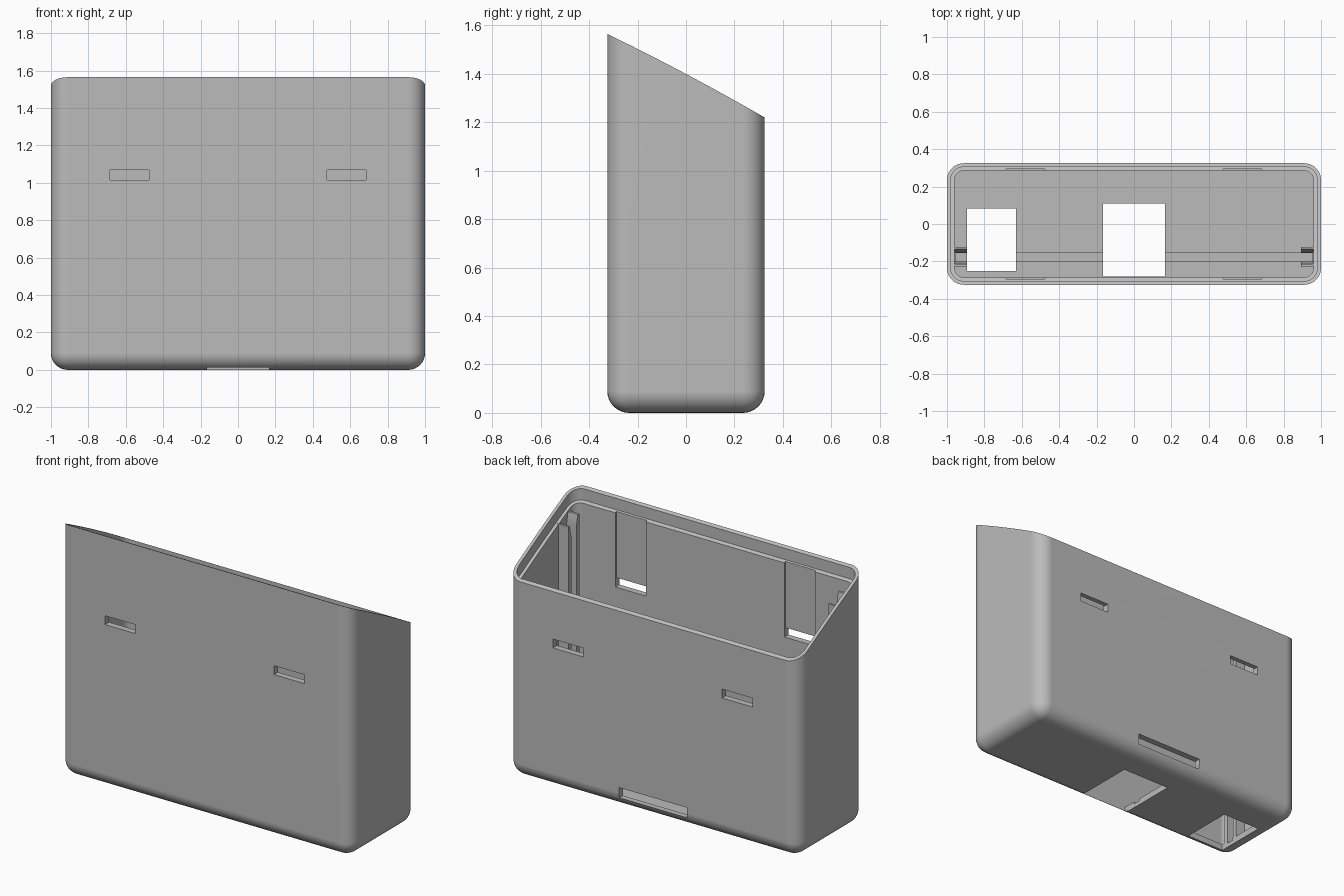
import bpy, bmesh, math

if "Cube" in bpy.data.objects:
    bpy.data.objects.remove(bpy.data.objects["Cube"], do_unlink=True)

grey = bpy.data.materials.new("plain grey")
grey.use_nodes = True
colour = (0.5, 0.5, 0.5, 1)
grey.diffuse_color = colour
grey.node_tree.nodes["Principled BSDF"].inputs["Base Color"].default_value = colour


def finish(bm, name):
    bmesh.ops.recalc_face_normals(bm, faces=bm.faces[:])
    mesh = bpy.data.meshes.new(name)
    bm.to_mesh(mesh)
    bm.free()
    mesh.materials.append(grey)
    obj = bpy.data.objects.new(name, mesh)
    bpy.context.collection.objects.link(obj)
    return obj


def box(name, x, y, z, radius=0, round_bottom=False):
    """Box from (low, high) ranges, with optional rounded upright and bottom edges."""
    bm = bmesh.new()
    bmesh.ops.create_cube(bm, size=1)
    for v in bm.verts:
        v.co = [r[0] if c < 0 else r[1] for c, r in zip(v.co, (x, y, z))]
    if radius:
        low = sum(z) / 2
        edges = []
        for e in bm.edges:
            a, b = (v.co.z for v in e.verts)
            if abs(a - b) > 0.01 or (round_bottom and a < low and b < low):
                edges.append(e)
        bmesh.ops.bevel(bm, geom=edges, offset=radius, segments=8,
                        profile=0.5, affect='EDGES')
    return finish(bm, name)


def prism(name, points, x0, x1):
    """Extrude a (y, z) outline along x."""
    bm = bmesh.new()
    face = bm.faces.new([bm.verts.new((x0, y, z)) for y, z in points])
    out = bmesh.ops.extrude_face_region(bm, geom=[face])["geom"]
    for v in out:
        if isinstance(v, bmesh.types.BMVert):
            v.co.x = x1
    return finish(bm, name)


def rim_height(y):
    t = y / 0.325
    return 1.3925 - 0.1725 * t + 0.007 * (1 - t * t)


def above_rim(drop):
    """Everything above the sloping, slightly bowed rim."""
    ys = [-0.45 + 0.9 * i / 16 for i in range(17)]
    pts = [(y, rim_height(y) - drop) for y in ys] + [(0.45, 3), (-0.45, 3)]
    return prism("rim_cutter", pts, -1.2, 1.2)


def combine(target, cutter, operation='DIFFERENCE'):
    mod = target.modifiers.new("cut", 'BOOLEAN')
    mod.operation = operation
    mod.solver = 'EXACT'
    mod.object = cutter
    bpy.context.view_layer.objects.active = target
    bpy.ops.object.modifier_apply(modifier=mod.name)
    bpy.data.objects.remove(cutter, do_unlink=True)


# Outer shell, hollowed and cut along the slope
shell = box("case_shell", (-1, 1), (-0.325, 0.325), (0, 1.9), 0.09, True)
combine(shell, above_rim(0))
combine(shell, box("cavity", (-0.96, 0.96), (-0.285, 0.285), (0.04, 2.2), 0.05))

# Stepped ledge for the lid
ledge = box("ledge", (-0.98, 0.98), (-0.305, 0.305), (0.5, 2.4), 0.07)
combine(ledge, above_rim(0.07), 'INTERSECT')
combine(shell, ledge)

# Clip slots with shallow guide recesses above them
for side, bottom in ((-1, 1.015), (1, 0.87)):
    for s in (-1, 1):
        xr = sorted((s * 0.475, s * 0.685))
        combine(shell, box("recess", xr, sorted((side * 0.2, side * 0.295)),
                           (bottom + 0.02, 2)))
        combine(shell, box("slot", xr, sorted((side * 0.2, side * 0.4)),
                           (bottom, bottom + 0.055)))

# Board groove, floor openings and low rear slot
combine(shell, box("groove", (-0.955, 0.955), (-0.2, -0.155), (0.027, 0.2)))
combine(shell, box("middle_opening", (-0.167, 0.167), (-0.28, 0.11), (-0.1, 0.2)))
combine(shell, box("side_opening", (-0.893, -0.63), (-0.25, 0.083), (-0.1, 0.2)))
combine(shell, box("rear_slot", (-0.233, 0.233), (0.2, 0.4), (0.06, 0.125)))

# Paired board rails on both end walls, with sloped lead-in tops
parts = [shell]
for s, side in ((-1, "right"), (1, "left")):
    for label, outer, mid, inner in (("rear", -0.122, -0.135, -0.152),
                                     ("front", -0.23, -0.215, -0.2)):
        top = rim_height(mid) - 0.075
        pts = [(outer, 0.03), (outer, top), (mid, top),
               (inner, top - 0.07), (inner, 0.03)]
        parts.append(prism(f"{side}_{label}_rail", pts, s * 0.893, s * 0.97))

# Smooth the rounded corners while keeping edges crisp
for obj in parts:
    bpy.ops.object.select_all(action='DESELECT')
    obj.select_set(True)
    bpy.context.view_layer.objects.active = obj
    bpy.ops.object.shade_smooth_by_angle(angle=math.radians(30))
    normals = obj.modifiers.new("even shading", 'WEIGHTED_NORMAL')
    normals.keep_sharp = True
